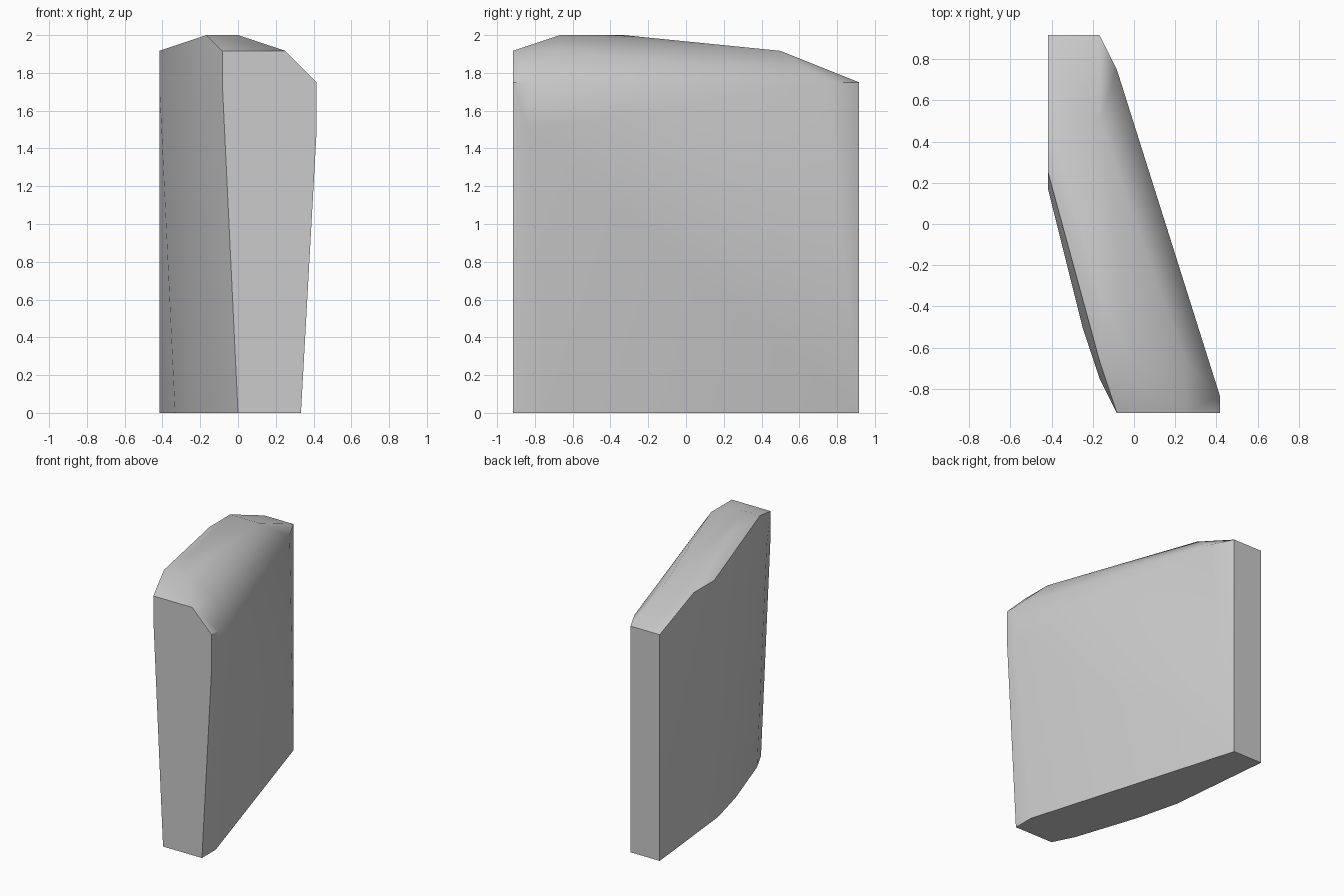
import bpy
import bmesh
import math

# Remove the default cube
default_cube = bpy.data.objects.get("Cube")
if default_cube:
    bpy.data.objects.remove(default_cube, do_unlink=True)

UNIT = 1 / 12  # all corners sit on this grid


def make_material(name, color):
    material = bpy.data.materials.new(name)
    material.use_nodes = True
    material.diffuse_color = color
    material.node_tree.nodes["Principled BSDF"].inputs["Base Color"].default_value = color
    return material


def hull_object(name, levels, material):
    """Wrap a skin around outlines placed at different heights."""
    bm = bmesh.new()
    for height, outline in levels:
        for x, y in outline:
            bm.verts.new((x * UNIT, y * UNIT, height * UNIT))
    result = bmesh.ops.convex_hull(bm, input=bm.verts[:])
    unused = {v for v in result["geom_interior"] + result["geom_unused"]
              if isinstance(v, bmesh.types.BMVert)}
    bmesh.ops.delete(bm, geom=list(unused), context="VERTS")
    bmesh.ops.dissolve_limit(bm, angle_limit=math.radians(0.5),
                             verts=bm.verts[:], edges=bm.edges[:])
    bmesh.ops.recalc_face_normals(bm, faces=bm.faces[:])
    mesh = bpy.data.meshes.new(name)
    bm.to_mesh(mesh)
    bm.free()
    mesh.materials.append(material)
    obj = bpy.data.objects.new(name, mesh)
    bpy.context.collection.objects.link(obj)
    return obj


# Outlines of the slab, from the flat base to the small crown
base = [(4, -11), (4, -9), (-2, 11), (-5, 11), (-4, 1), (-3, -3), (-1, -9), (0, -11)]
front_bulge = [(5, -11), (5, -10)]
shoulder = [(5, -11), (5, -10), (-1, 9), (-2, 11), (-5, 11),
            (-5, 2), (-3, -6), (-2, -9), (-1, -11)]
upper_rim = [(3, -11), (3, -8), (-2, 6), (-5, 6), (-5, 3), (-2, -7), (-1, -11)]
crown = [(0, -8), (-2, -8), (-2, -4)]

stone_grey = make_material("stone grey", (0.6, 0.6, 0.6, 1))
slab = hull_object("stone_slab", [
    (0, base),
    (18, front_bulge),
    (21, shoulder),
    (23, upper_rim),
    (24, crown),
], stone_grey)

# Smooth shading with the hard edges kept
bpy.ops.object.select_all(action="DESELECT")
slab.select_set(True)
bpy.context.view_layer.objects.active = slab
bpy.ops.object.shade_smooth_by_angle(angle=math.radians(40))
